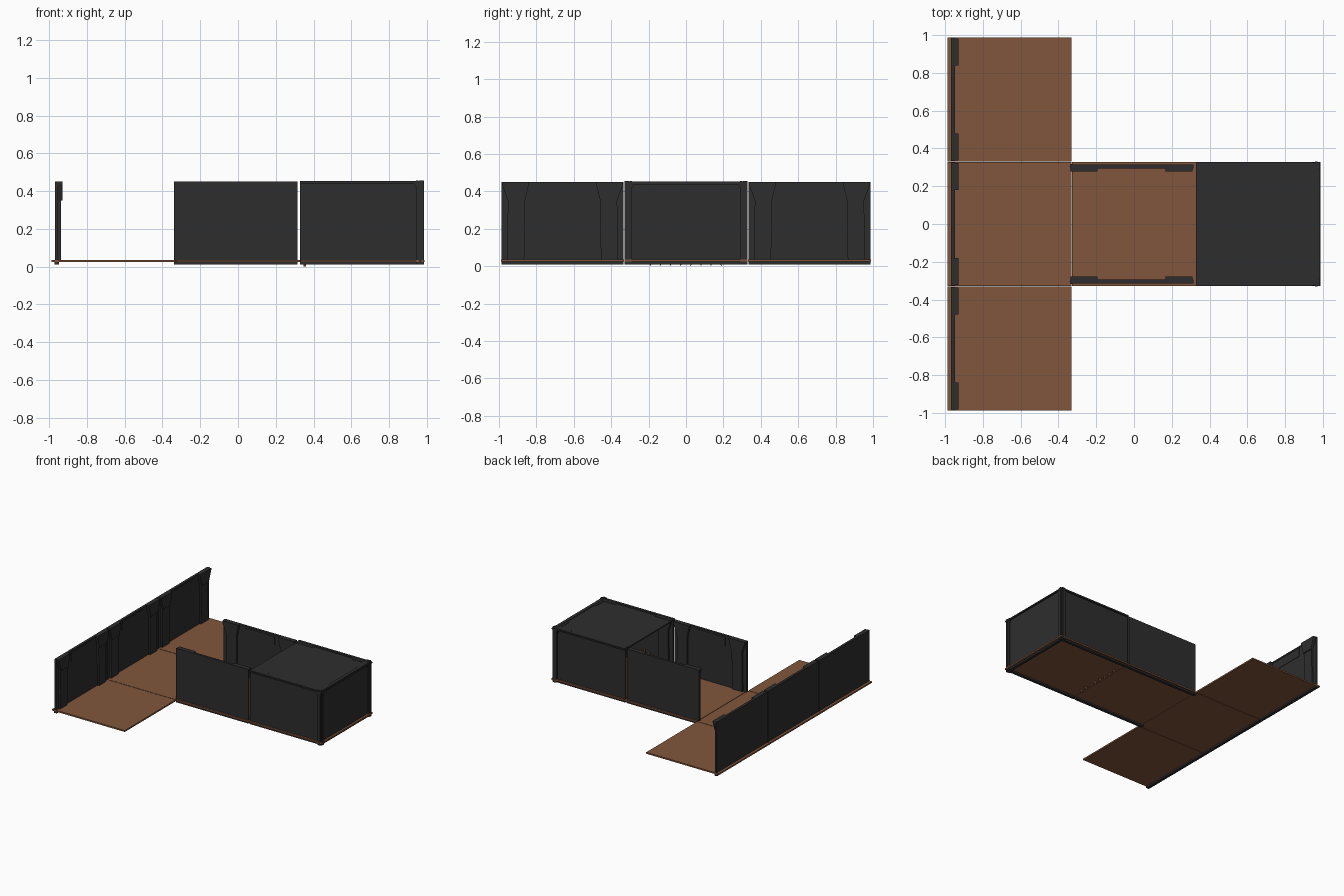
import bpy, bmesh, math
from mathutils import Matrix, Vector

if "Cube" in bpy.data.objects:
    bpy.data.objects.remove(bpy.data.objects["Cube"])


def material(name, rgb):
    m = bpy.data.materials.new(name)
    m.diffuse_color = (*rgb, 1)
    m.use_nodes = True
    m.node_tree.nodes["Principled BSDF"].inputs["Base Color"].default_value = m.diffuse_color
    return m


GREY = material("dark grey", (0.027, 0.027, 0.027))
BROWN = material("floor brown", (0.216, 0.093, 0.045))


def finish(name, bm, mat):
    bmesh.ops.recalc_face_normals(bm, faces=bm.faces)
    me = bpy.data.meshes.new(name)
    bm.to_mesh(me)
    bm.free()
    me.materials.append(mat)
    ob = bpy.data.objects.new(name, me)
    bpy.context.collection.objects.link(ob)
    return ob


def add_box(bm, lo, hi, mtx=Matrix()):
    lo, hi = Vector(lo), Vector(hi)
    m = mtx @ Matrix.Translation((lo + hi) / 2) @ Matrix.Diagonal((*(hi - lo), 1))
    bmesh.ops.create_cube(bm, size=1, matrix=m)


def add_prism(bm, outline, v0, v1, mtx):
    """Extrude an outline of (u, z) points from depth v0 to v1."""
    a = [bm.verts.new(mtx @ Vector((u, v0, z))) for u, z in outline]
    b = [bm.verts.new(mtx @ Vector((u, v1, z))) for u, z in outline]
    bm.faces.new(a)
    bm.faces.new(b)
    for i in range(len(a)):
        j = (i + 1) % len(a)
        bm.faces.new((a[i], a[j], b[j], b[i]))


HALF = 0.327   # half width of one tile
TOP = 0.45


def wall_panel(name, centre, angle):
    """Wall segment; local x runs along the wall, local y points into the room."""
    mtx = Matrix.Translation(centre) @ Matrix.Rotation(angle, 4, 'Z')
    bm = bmesh.new()
    add_box(bm, (-HALF, 0, 0.012), (HALF, 0.016, TOP), mtx)
    # top trim and foot rail
    add_box(bm, (-HALF, 0.016, 0.438), (HALF, 0.02, TOP), mtx)
    add_box(bm, (-HALF, -0.003, 0.01), (HALF, 0.02, 0.023), mtx)
    for s in (-1, 1):
        # pilaster shaft with a flared, deeper head
        e = HALF
        shaft = [(e - 0.03, 0.03), (e - 0.122, 0.03), (e - 0.126, 0.35), (e - 0.035, 0.35)]
        head = [(e - 0.035, 0.35), (e - 0.126, 0.35), (e - 0.147, 0.436), (e - 0.147, TOP),
                (e - 0.004, TOP), (e - 0.004, 0.436)]
        add_prism(bm, [(s * u, z) for u, z in shaft], 0.014, 0.030, mtx)
        add_prism(bm, [(s * u, z) for u, z in head], 0.014, 0.038, mtx)
    # inset-style plate high on the wall
    add_box(bm, (-0.135, 0.015, 0.365), (0.135, 0.019, 0.434), mtx)
    finish(name, bm, GREY)


# floor tiles in a T layout
tiles = [(-0.66, -0.66), (-0.66, 0), (-0.66, 0.66), (0, 0), (0.66, 0)]
for i, (x, y) in enumerate(tiles):
    bm = bmesh.new()
    add_box(bm, (x - 0.328, y - 0.328, 0.024), (x + 0.328, y + 0.328, 0.036))
    finish("floor_tile_%d" % (i + 1), bm, BROWN)

# long wall across the head of the T
for i, y in enumerate((-0.66, 0, 0.66)):
    wall_panel("head_wall_%d" % (i + 1), (-0.968, y, 0), -math.pi / 2)

# corridor side walls and end wall
for i, x in enumerate((-0.012, 0.655)):
    wall_panel("front_wall_%d" % (i + 1), (x, -0.315, 0), 0)
    wall_panel("back_wall_%d" % (i + 1), (x, 0.315, 0), math.pi)
wall_panel("end_wall", (0.972, 0, 0), math.pi / 2)

# corner posts: core with clustered ribs
for s, label in ((-1, "front"), (1, "back")):
    bm = bmesh.new()
    cx, cy = 0.966, s * 0.311
    add_box(bm, (cx - 0.02, cy - 0.014, 0.01), (cx + 0.014, cy + 0.014, 0.453))
    for dx, dy in ((0.012, 0), (0, s * 0.012), (-0.016, s * 0.008), (0.008, -s * 0.016)):
        add_box(bm, (cx + dx - 0.007, cy + dy - 0.007, 0.01),
                (cx + dx + 0.007, cy + dy + 0.007, 0.455))
    finish(label + "_corner_post", bm, GREY)

# roof slab over the last tile
bm = bmesh.new()
add_box(bm, (0.328, -0.328, 0.437), (0.985, 0.328, 0.447))
finish("roof", bm, GREY)
# raised rim around the closed sides of the roof
bm = bmesh.new()
for s in (-1, 1):
    add_box(bm, (0.328, s * 0.315 - 0.01, 0.44), (0.98, s * 0.315 + 0.01, 0.452))
add_box(bm, (0.952, -0.315, 0.44), (0.978, 0.315, 0.452))
finish("roof_rim", bm, GREY)

# barricade of slim stakes under the roof, tips poking through the floor
bm = bmesh.new()
for i in range(8):
    y = -0.19 + i * 0.054
    h = 0.36 - abs(y - 0.06) * 0.9
    add_prism(bm, [(y - 0.008, 0.02), (y, 0.0), (y + 0.008, 0.02),
                   (y + 0.008, h), (y - 0.008, h)], 0.0, 0.014,
              Matrix(((0, 1, 0, 0.347), (1, 0, 0, 0), (0, 0, 1, 0), (0, 0, 0, 1))))
add_box(bm, (0.349, -0.19, 0.08), (0.359, 0.19, 0.1))
finish("stake_barricade", bm, BROWN)
